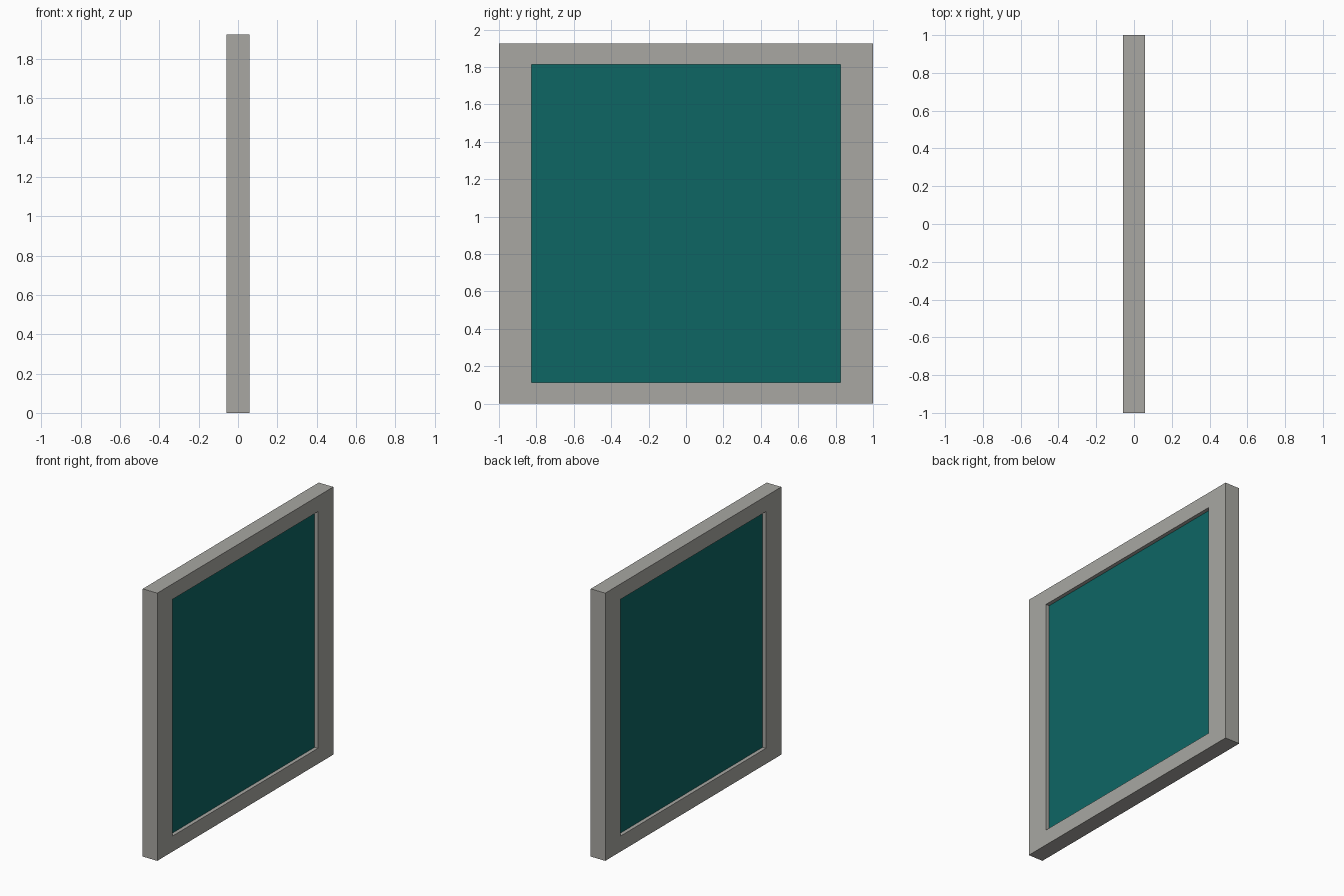
import bpy, bmesh

if "Cube" in bpy.data.objects:
    bpy.data.objects.remove(bpy.data.objects["Cube"])

HALF_T = 0.058          # half the frame depth
GLASS_T = 0.031         # half the pane depth
OUTER = (1.0, 0.0, 1.925)       # half width, bottom, top
INNER = (0.826, 0.112, 1.814)


def material(name, rgb):
    m = bpy.data.materials.new(name)
    m.diffuse_color = (*rgb, 1.0)
    m.use_nodes = True
    m.node_tree.nodes["Principled BSDF"].inputs["Base Color"].default_value = m.diffuse_color
    return m


def finish(name, bm, mat):
    bmesh.ops.recalc_face_normals(bm, faces=bm.faces)
    me = bpy.data.meshes.new(name)
    bm.to_mesh(me)
    bm.free()
    me.materials.append(mat)
    ob = bpy.data.objects.new(name, me)
    bpy.context.collection.objects.link(ob)
    return ob


def rectangle(bm, x, size):
    w, lo, hi = size
    return [bm.verts.new((x, y, z)) for y, z in ((-w, lo), (w, lo), (w, hi), (-w, hi))]


frame_grey = material("warm grey", (0.392, 0.386, 0.361))
pane_teal = material("teal glass", (0.004, 0.133, 0.127))

# Frame: four rectangular loops bridged into a closed ring
bm = bmesh.new()
loops = [rectangle(bm, HALF_T, OUTER), rectangle(bm, HALF_T, INNER),
         rectangle(bm, -HALF_T, INNER), rectangle(bm, -HALF_T, OUTER)]
for a, b in zip(loops, loops[1:] + loops[:1]):
    for i in range(4):
        j = (i + 1) % 4
        bm.faces.new((a[i], a[j], b[j], b[i]))
finish("window_frame", bm, frame_grey)

# Pane: recessed equally on both sides
bm = bmesh.new()
front, back = rectangle(bm, GLASS_T, INNER), rectangle(bm, -GLASS_T, INNER)
bm.faces.new(front)
bm.faces.new(back)
for i in range(4):
    j = (i + 1) % 4
    bm.faces.new((front[i], front[j], back[j], back[i]))
finish("window_pane", bm, pane_teal)
